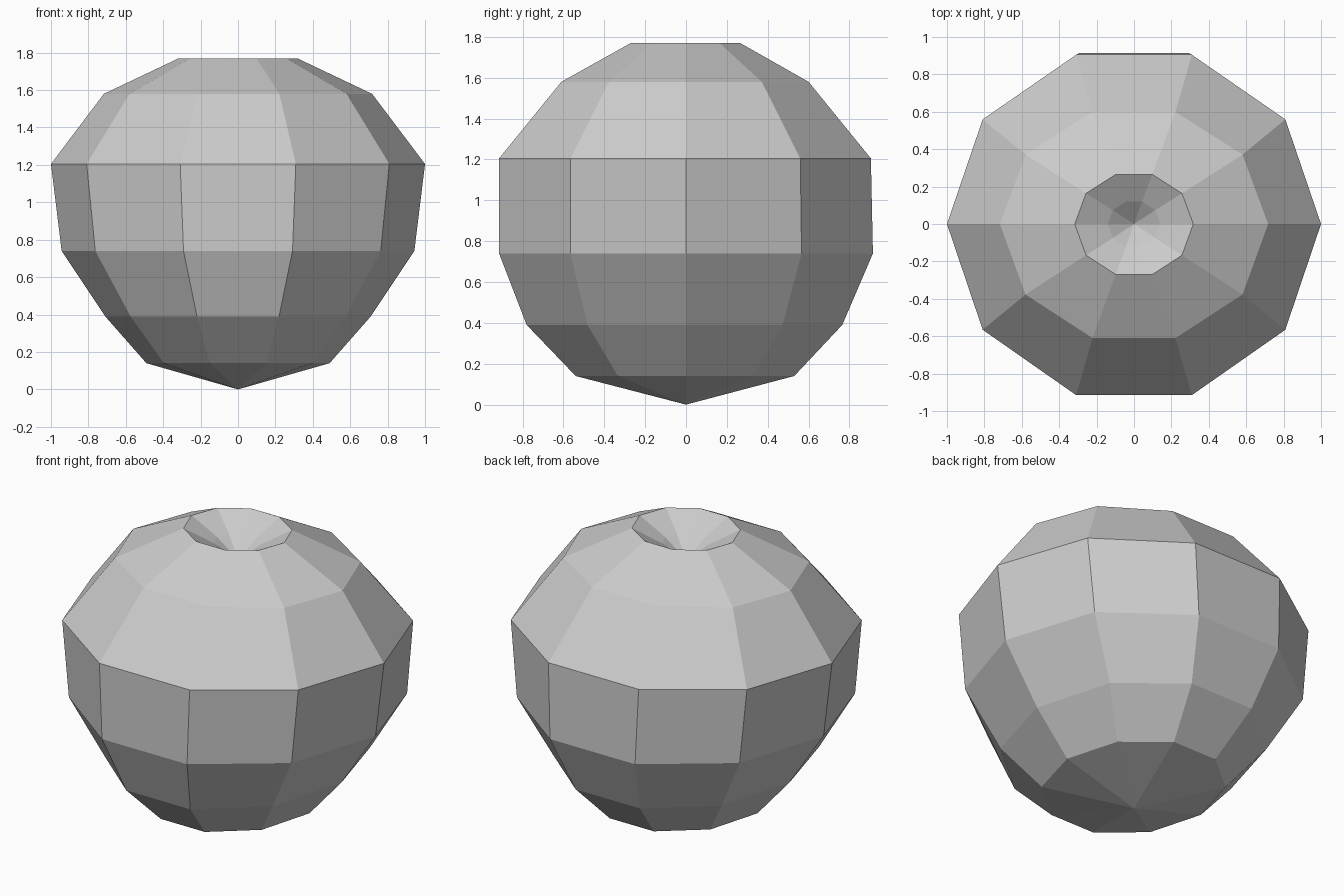
import bpy
import bmesh
from math import cos, sin, tau

cube = bpy.data.objects.get("Cube")
if cube:
    bpy.data.objects.remove(cube, do_unlink=True)

SIDES = 10

# Plain grey
grey = bpy.data.materials.new("plain grey")
grey.use_nodes = True
colour = (0.6, 0.6, 0.6, 1)
grey.diffuse_color = colour
grey.node_tree.nodes["Principled BSDF"].inputs["Base Color"].default_value = colour

# Rings from bottom to dimple: half width x, back extent y, front extent y, height
rings = [
    (0.49, 0.53, -0.54, 0.14),
    (0.71, 0.765, -0.78, 0.39),
    (0.943, 0.915, -0.915, 0.74),
    (1.0, 0.905, -0.915, 1.205),
    (0.717, 0.60, -0.61, 1.58),
    (0.317, 0.265, -0.27, 1.77),
    (0.14, 0.12, -0.12, 1.68),
]

bm = bmesh.new()


def add_ring(half_x, back, front, z):
    peak = sin(tau / 5)
    verts = []
    for i in range(SIDES):
        a = tau * i / SIDES
        reach = back if sin(a) > 0 else -front
        verts.append(bm.verts.new((half_x * cos(a), reach * sin(a) / peak, z)))
    return verts


def cap(ring, z):
    tip = bm.verts.new((0, 0, z))
    for i in range(SIDES):
        bm.faces.new((ring[i], ring[(i + 1) % SIDES], tip))


# Faceted round body with a sunken top
loops = [add_ring(*r) for r in rings]
for low, high in zip(loops, loops[1:]):
    for i in range(SIDES):
        j = (i + 1) % SIDES
        bm.faces.new((low[i], low[j], high[j], high[i]))
cap(loops[0], 0)
cap(loops[-1], 1.58)
bmesh.ops.recalc_face_normals(bm, faces=bm.faces)

mesh = bpy.data.meshes.new("fruit_body")
bm.to_mesh(mesh)
bm.free()
mesh.materials.append(grey)
bpy.context.collection.objects.link(bpy.data.objects.new("fruit_body", mesh))
